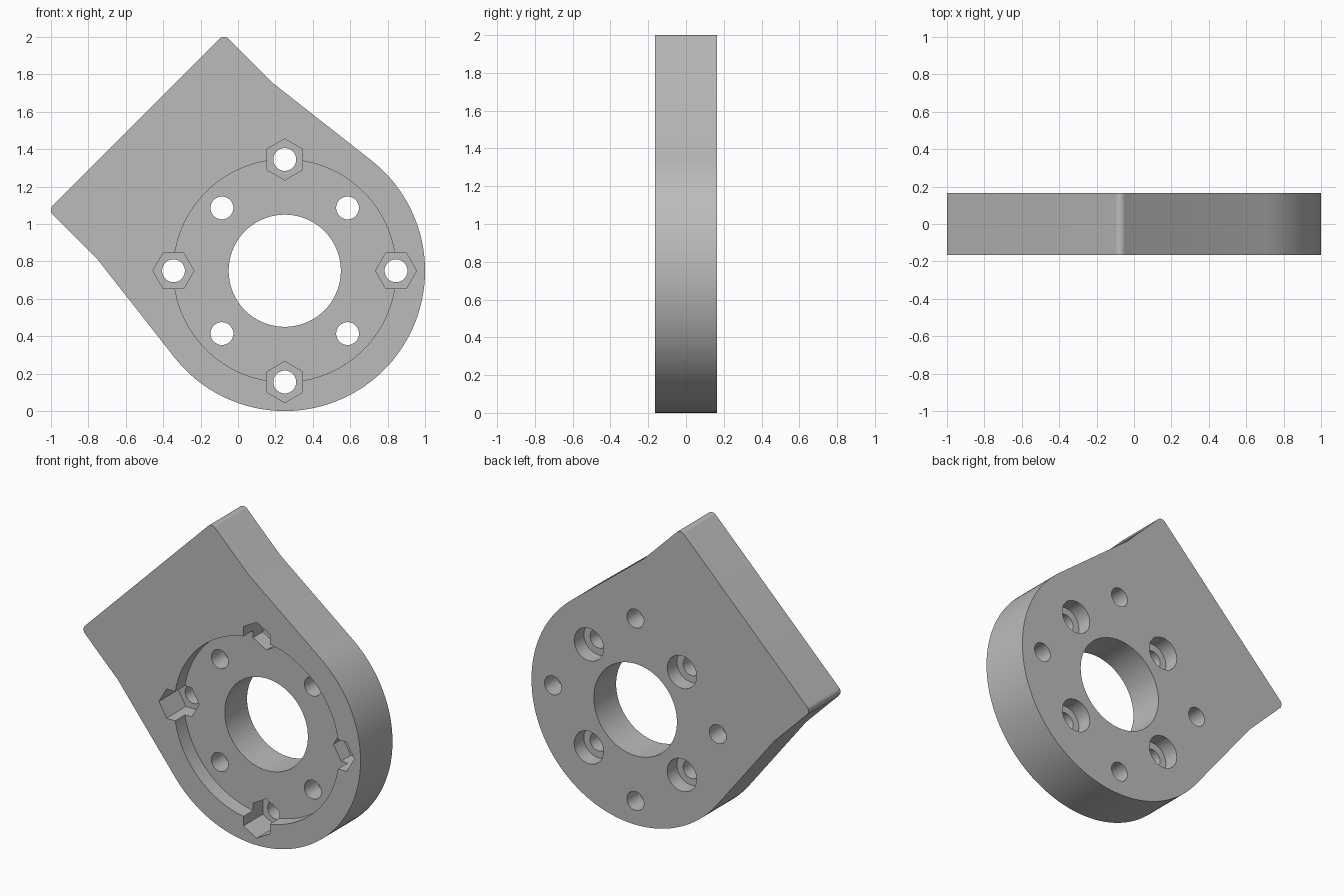
import bpy
import bmesh
import math
from mathutils import Matrix, Vector

cube = bpy.data.objects.get("Cube")
if cube:
    bpy.data.objects.remove(cube, do_unlink=True)

HALF = 0.165                      # half the plate thickness
CX, CZ = 0.25, 0.75               # bore centre
R = 0.75                          # rounded end radius
BOLT, DIAG = 0.595, 0.475         # bolt circle radii

grey = bpy.data.materials.new("machined grey")
grey.use_nodes = True
colour = (0.5, 0.5, 0.5, 1)
grey.diffuse_color = colour
grey.node_tree.nodes["Principled BSDF"].inputs["Base Color"].default_value = colour


def make_object(name, bm):
    bmesh.ops.recalc_face_normals(bm, faces=bm.faces[:])
    mesh = bpy.data.meshes.new(name)
    bm.to_mesh(mesh)
    bm.free()
    mesh.materials.append(grey)
    obj = bpy.data.objects.new(name, mesh)
    bpy.context.collection.objects.link(obj)
    return obj


def arc(centre, radius, start, end, steps):
    """Points on an arc, angles in degrees."""
    angles = [math.radians(start + (end - start) * i / steps) for i in range(steps + 1)]
    return [Vector((centre[0] + radius * math.cos(t), centre[1] + radius * math.sin(t)))
            for t in angles]


# Half outline: u runs from the bore to the square end, v is sideways
end_u, side_v, shoulder_u, fillet = 1.124, 0.665, 0.75, 0.036
shoulder = Vector((shoulder_u, side_v))
tangent = math.degrees(math.atan2(side_v, shoulder_u) + math.acos(R / shoulder.length))
half = arc((end_u - fillet, side_v - fillet), fillet, 0, 90, 8)
half += [shoulder] + arc((0, 0), R, tangent, 180, 48)
outline = half + [Vector((p.x, -p.y)) for p in reversed(half[:-1])]

# Plate body, with the square end turned up and to one side
turn = Matrix.Rotation(math.radians(135), 2)
bm = bmesh.new()
ring = []
for p in outline:
    q = turn @ p
    ring.append(bm.verts.new((CX + q.x, -HALF, CZ + q.y)))
front = bm.faces.new(ring)
extruded = bmesh.ops.extrude_face_region(bm, geom=[front])["geom"]
bmesh.ops.translate(bm, vec=(0, 2 * HALF, 0),
                    verts=[g for g in extruded if isinstance(g, bmesh.types.BMVert)])
plate = make_object("mounting_plate", bm)


def drill(name, places, radius, y0, y1, sides=48):
    """Cut prisms along y at (distance, degrees) places around the bore."""
    bm = bmesh.new()
    for distance, degrees in places:
        t = math.radians(degrees)
        centre = (CX + distance * math.cos(t), CZ + distance * math.sin(t))
        pts = arc(centre, radius, degrees, degrees + 360, sides)[:-1]
        a = [bm.verts.new((p.x, y0, p.y)) for p in pts]
        b = [bm.verts.new((p.x, y1, p.y)) for p in pts]
        bm.faces.new(a)
        bm.faces.new(b[::-1])
        for i in range(sides):
            j = (i + 1) % sides
            bm.faces.new((a[i], b[i], b[j], a[j]))
    cutter = make_object(name, bm)
    cutter.hide_render = True
    mod = plate.modifiers.new(name, 'BOOLEAN')
    mod.operation = 'DIFFERENCE'
    mod.solver = 'EXACT'
    mod.object = cutter
    bpy.context.view_layer.objects.active = plate
    bpy.ops.object.modifier_apply(modifier=name)
    bpy.data.objects.remove(cutter, do_unlink=True)


straight = [(BOLT, a) for a in (0, 90, 180, 270)]
diagonal = [(DIAG, a) for a in (45, 135, 225, 315)]
OUT = 0.3

# Front recess, nut pockets, bore, bolt holes and rear counterbores
drill("front_recess", [(0, 0)], 0.595, -OUT, -HALF + 0.1, 96)
drill("nut_pockets", straight, 0.11, -OUT, -HALF + 0.2, 6)
drill("centre_bore", [(0, 0)], 0.3, -OUT, OUT, 72)
drill("bolt_holes", straight + diagonal, 0.061, -OUT, OUT)
drill("counterbores", diagonal, 0.106, HALF - 0.1, OUT)

# Smooth the curved walls and keep the rims sharp
bpy.ops.object.select_all(action='DESELECT')
plate.select_set(True)
bpy.context.view_layer.objects.active = plate
bpy.ops.object.shade_smooth_by_angle(angle=math.radians(25))
